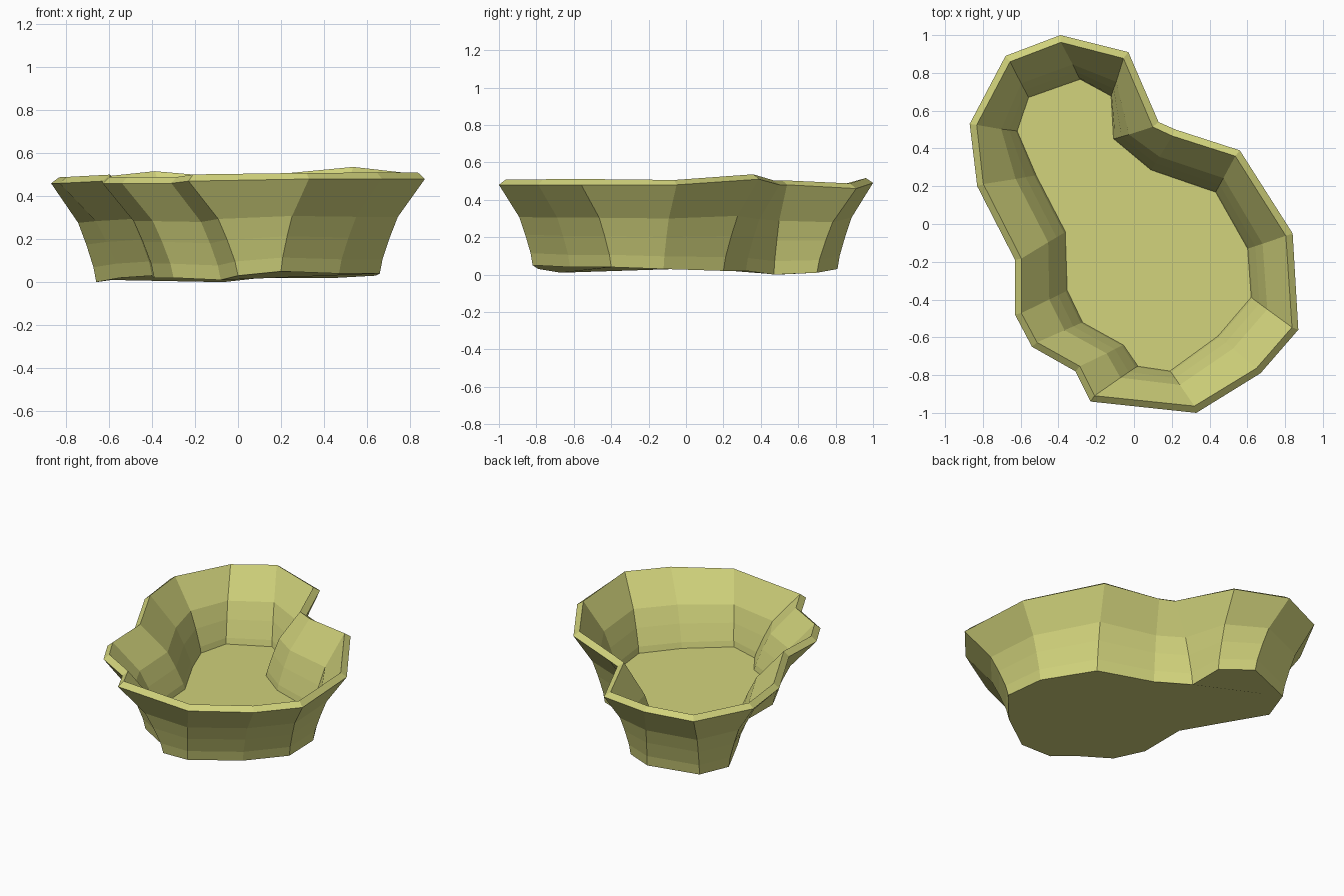
import bpy
import bmesh
from mathutils import Vector

cube = bpy.data.objects.get("Cube")
if cube:
    bpy.data.objects.remove(cube, do_unlink=True)


def make_material(name, colour):
    material = bpy.data.materials.new(name)
    material.use_nodes = True
    material.diffuse_color = colour
    shader = next(n for n in material.node_tree.nodes if n.type == "BSDF_PRINCIPLED")
    shader.inputs["Base Color"].default_value = colour
    return material


# Kidney-shaped outline of the rim and of the foot, counter-clockwise from the back
rim = [
    (-.39, 1, .49), (-.68, .89, .46), (-.87, .53, .46), (-.83, .2, .46),
    (-.63, -.19, .47), (-.63, -.48, .46), (-.54, -.65, .46), (-.31, -.78, .46),
    (-.23, -.94, .47), (.33, -1, .48), (.67, -.79, .48), (.87, -.56, .48),
    (.84, -.05, .48), (.56, .39, .51), (.22, .5, .48), (.13, .54, .48),
    (-.03, .91, .46),
]
foot = [
    (-.28, .81, .03), (-.59, .7, .01), (-.66, .49, 0), (-.55, .24, .02),
    (-.4, -.05, .03), (-.39, -.36, .02), (-.3, -.55, .02), (-.08, -.67, .01),
    (0, -.79, .03), (.2, -.82, .05), (.47, -.62, .04), (.66, -.4, .04),
    (.64, -.12, .03), (.46, .2, .02), (.11, .32, .02), (-.07, .47, 0),
    (-.08, .7, .01),
]

# Flared wall profile: (share of the inward step, share of the drop)
profile = [(0, 0), (.6, .4), (.78, .62), (.94, .85), (1, 1)]


def wall_point(top, bottom, inward, drop):
    point = Vector(top).lerp(Vector(bottom), inward)
    point.z = top[-1] + (bottom[-1] - top[-1]) * drop
    return point


# Outer skin: stacked rings joined by quads, closed by one floor face
bm = bmesh.new()
rings = [
    [bm.verts.new(wall_point(a, b, inward, drop)) for a, b in zip(rim, foot)]
    for inward, drop in profile
]
count = len(rim)
for upper, lower in zip(rings, rings[1:]):
    for i in range(count):
        j = (i + 1) % count
        bm.faces.new((upper[i], lower[i], lower[j], upper[j]))
bm.faces.new(list(reversed(rings[-1])))
bmesh.ops.recalc_face_normals(bm, faces=bm.faces)

# Keep the skin's normals pointing out and down
bm.faces.ensure_lookup_table()
if bm.faces[-1].normal.z > 0:
    bmesh.ops.reverse_faces(bm, faces=bm.faces)

mesh = bpy.data.meshes.new("basin")
bm.to_mesh(mesh)
bm.free()
mesh.materials.append(make_material("pale olive yellow", (.64, .65, .2, 1)))
basin = bpy.data.objects.new("basin", mesh)
bpy.context.collection.objects.link(basin)

# Even wall thickness grown inward, which also tilts the lip outward
shell = basin.modifiers.new("wall thickness", "SOLIDIFY")
shell.thickness = .045
shell.offset = -1
shell.use_even_offset = True
